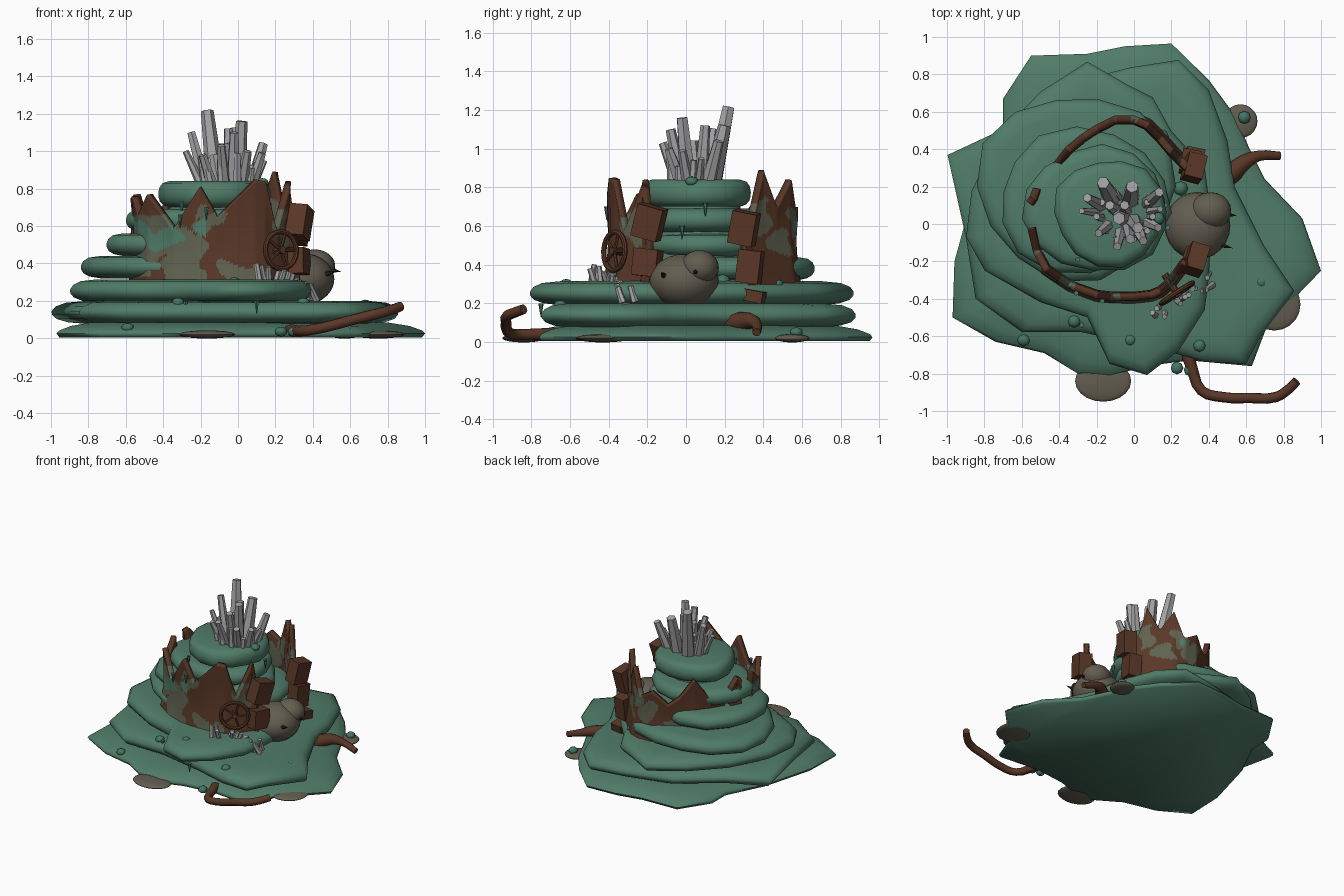
import bpy, bmesh, random
from math import sin, cos, pi
from mathutils import Vector, Matrix

random.seed(4)
if "Cube" in bpy.data.objects:
    bpy.data.objects.remove(bpy.data.objects["Cube"])


def material(name, rgb):
    m = bpy.data.materials.new(name)
    m.use_nodes = True
    m.diffuse_color = (*rgb, 1)
    m.node_tree.nodes["Principled BSDF"].inputs["Base Color"].default_value = (*rgb, 1)
    return m


MOSS = material("moss green", (.08, .2, .14))
BARK = material("rust brown", (.1, .038, .02))
LICHEN = material("grey lichen", (.115, .12, .08))
STONE = material("dull stone", (.125, .11, .08))
CRYSTAL = material("crystal grey", (.36, .36, .37))
KNOB = material("teal knob", (.06, .18, .125))
DARK = material("dark claw", (.02, .017, .014))


def finish(bm, name, mats, angle=.6):
    mesh = bpy.data.meshes.new(name)
    bm.to_mesh(mesh)
    bm.free()
    for m in mats:
        mesh.materials.append(m)
    for p in mesh.polygons:
        p.use_smooth = True
    mesh.set_sharp_from_angle(angle=angle)
    ob = bpy.data.objects.new(name, mesh)
    bpy.context.collection.objects.link(ob)
    return ob


def prism(name, a, b, r1, r2, sides, mat):
    a, b = Vector(a), Vector(b)
    bm = bmesh.new()
    turn = (b - a).to_track_quat('Z', 'Y').to_matrix().to_4x4()
    bmesh.ops.create_cone(bm, cap_ends=True, segments=sides, radius1=r1, radius2=r2,
                          depth=(b - a).length, matrix=Matrix.Translation((a + b) / 2) @ turn)
    return finish(bm, name, [mat])


def ball(name, centre, size, mat, u=20, v=12):
    bm = bmesh.new()
    bmesh.ops.create_uvsphere(bm, u_segments=u, v_segments=v, radius=1,
                              matrix=Matrix.Translation(centre) @ Matrix.Diagonal((*size, 1)))
    return finish(bm, name, [mat], 1)


def box(name, centre, size, rot):
    bm = bmesh.new()
    bmesh.ops.create_cube(bm, size=1, matrix=Matrix.Diagonal((*size, 1)))
    ob = finish(bm, name, [BARK])
    ob.location, ob.rotation_euler = centre, rot


def tube(name, points, radii):
    curve = bpy.data.curves.new(name, 'CURVE')
    curve.dimensions = '3D'
    curve.bevel_depth, curve.bevel_resolution = 1, 2
    curve.use_fill_caps, curve.resolution_u = True, 3
    s = curve.splines.new('BEZIER')
    s.bezier_points.add(len(points) - 1)
    for p, co, r in zip(s.bezier_points, points, radii):
        p.co, p.radius = co, r
        p.handle_left_type = p.handle_right_type = 'AUTO'
    curve.materials.append(BARK)
    bpy.context.collection.objects.link(bpy.data.objects.new(name, curve))


def shelf(name, outline, z0, z1, profile):
    """Flat slab with rounded rim: the outline is scaled ring by ring."""
    bm = bmesh.new()
    mid = sum((Vector(p) for p in outline), Vector((0, 0))) / len(outline)
    rings = []
    for scale, h in profile:
        rings.append([bm.verts.new((*(mid + (Vector(p) - mid) * scale), z0 + (z1 - z0) * h))
                      for p in outline])
    n = len(outline)
    for lo, hi in zip(rings, rings[1:]):
        for i in range(n):
            bm.faces.new((lo[i], lo[(i + 1) % n], hi[(i + 1) % n], hi[i]))
    bm.faces.new(rings[-1])
    bm.faces.new(rings[0][::-1])
    bmesh.ops.recalc_face_normals(bm, faces=bm.faces)
    return finish(bm, name, [MOSS], 1.2)


ROUND = [(.8, 0), (.91, .08), (.97, .22), (.995, .4), (.997, .56), (.975, .76), (.92, .92), (.8, 1)]
GROUND = [(.985, 0), (1, .25), (.985, .45), (.92, .75), (.8, 1)]

# Lower shelves, outlines run anticlockwise
shelf("ground_shelf", [(1, -.25), (.71, -.55), (.63, -.76), (.3, -.73), (.05, -.76), (-.13, -.82),
      (-.3, -.8), (-.48, -.69), (-.74, -.63), (-.97, -.5), (-.96, -.2), (-.85, .2), (-.7, .5),
      (-.7, .67), (-.55, .9), (-.25, .91), (-.05, .95), (.2, .965), (.4, .77), (.54, .58),
      (.61, .42), (.7, .24), (.9, .03)], .005, .085, GROUND)
shelf("second_shelf", [(.86, -.36), (.68, -.6), (.6, -.75), (.38, -.74), (.1, -.66), (-.28, -.58),
      (-.6, -.58), (-.85, -.4), (-.9, -.08), (-1, .37), (-.7, .51), (-.4, .74), (-.02, .84),
      (.24, .88), (.4, .72), (.5, .45), (.54, .2), (.7, -.12)], .075, .2, ROUND)
shelf("third_shelf", [(.4, -.3), (.38, -.46), (.24, -.68), (.07, -.81), (-.13, -.75), (-.25, -.5),
      (-.5, -.42), (-.8, -.25), (-.9, -.07), (-.87, .18), (-.72, .48), (-.5, .71), (-.25, .87),
      (-.04, .75), (.1, .68), (.2, .5), (.38, .3), (.42, 0)], .19, .315, ROUND)

# Upper shelves, wavy ovals
for i, (name, x, y, rx, ry, z0, z1) in enumerate([
        ("fourth_shelf", -.3, .2, .55, .52, .32, .44), ("fifth_shelf", -.27, .12, .47, .4, .44, .56),
        ("sixth_shelf", -.2, .08, .4, .35, .57, .69), ("top_shelf", -.13, .06, .31, .3, .7, .84)]):
    pts = []
    for k in range(14):
        a = 2 * pi * k / 14 + i * .3
        w = .97 + .04 * sin(3 * a + i * 2) + random.uniform(-.025, .025)
        pts.append((x + rx * w * cos(a), y + ry * w * sin(a)))
    shelf(name, pts, z0, z1, ROUND)
prism("trunk_core", (-.18, .08, .2), (-.14, .06, .75), .38, .2, 16, MOSS)


def inside(x, z, spots):
    """True when a wall point lies in one of the wavy oval spots."""
    x += .02 * sin(34 * z)
    z += .025 * sin(27 * x + 1)
    return any(((x - cx) / rx) ** 2 + ((z - cz) / rz) ** 2 < 1 for cx, cz, rx, rz in spots)


def bark(name, path, base, lichen, moss, rows=30, sub=12):
    """Jagged curved wall; path gives x, y and top height."""
    bm = bmesh.new()
    cols = []
    for a, b in zip(path, path[1:]):
        cols += [Vector(a).lerp(Vector(b), k / sub) for k in range(sub)]
    cols.append(Vector(path[-1]))
    grid = []
    for c in cols:
        out = Vector((c.x + .14, c.y - .08)).normalized()
        col = []
        for r in range(rows + 1):
            t = r / rows
            flare = .02 * (1 - t) ** 2 - .012 * sin(t * pi)
            z = base + (c.z - base) * t
            col.append(bm.verts.new((c.x + out.x * flare, c.y + out.y * flare, z)))
        grid.append(col)
    for a, b in zip(grid, grid[1:]):
        for r in range(rows):
            f = bm.faces.new((a[r], b[r], b[r + 1], a[r + 1]))
            p = f.calc_center_median()
            f.material_index = 2 if inside(p.x, p.z, moss) else int(inside(p.x, p.z, lichen))
    ob = finish(bm, name, [BARK, LICHEN, MOSS], .9)
    mod = ob.modifiers.new("thickness", 'SOLIDIFY')
    mod.thickness, mod.offset = .04, 0


bark("front_bark", [(-.55, -.02, .76), (-.52, -.15, .66), (-.47, -.24, .77), (-.34, -.33, .59),
     (-.2, -.38, .81), (-.11, -.39, .65), (0, -.39, .76), (.09, -.38, .85), (.14, -.36, .84),
     (.2, -.31, .58), (.27, -.21, .84), (.31, -.19, .55)], .28,
     [(-.43, .55, .14, .13), (-.52, .42, .06, .1), (-.27, .48, .1, .12), (-.29, .34, .11, .11),
      (-.14, .62, .08, .05), (-.02, .34, .09, .07), (.07, .33, .06, .05), (-.2, .7, .03, .04),
      (.22, .6, .03, .1)],
     [(-.39, .53, .11, .05), (-.18, .61, .03, .05), (-.48, .6, .04, .04)])
bark("back_bark", [(.29, .3, .68), (.25, .34, .66), (.2, .39, .89), (.14, .46, .7), (.07, .53, .84),
     (0, .56, .64), (-.1, .56, .7), (-.2, .51, .6), (-.27, .465, .66), (-.35, .4, .8),
     (-.42, .31, .64), (-.48, .2, .56)], .28,
     [(.2, .65, .04, .1), (.11, .5, .06, .07), (.03, .64, .05, .08), (-.06, .52, .07, .09),
      (-.22, .44, .06, .06)], [(.03, .62, .02, .03)])
bark("left_shard", [(-.52, .19, .7), (-.54, .14, .77), (-.56, .11, .75)], .45,
     [(-.54, .62, .04, .05)], [])

# Rusted boxes and hand wheel
box("upper_front_box", (.33, -.19, .62), (.1, .14, .17), (-.27, .08, -.3))
box("lower_front_box", (.315, -.2, .41), (.11, .13, .14), (-.1, -.05, -.3))
box("upper_back_box", (.32, .3, .59), (.1, .13, .17), (-.2, .1, -.25))
box("lower_back_box", (.3, .33, .39), (.1, .12, .17), (-.12, 0, -.2))
box("back_box_foot", (.32, .34, .24), (.1, .13, .06), (-.2, 0, -.2))
hub, axis = Vector((.23, -.37, .47)), Vector((.55, -.83, .05)).normalized()
turn = axis.to_track_quat('Z', 'Y')
bpy.ops.mesh.primitive_torus_add(location=hub, rotation=turn.to_euler(), major_radius=.1,
                                 minor_radius=.014, major_segments=20, minor_segments=8)
wheel = bpy.context.object
wheel.name = "wheel_rim"
wheel.data.materials.append(BARK)
for k in range(5):
    a = 2 * pi * k / 5
    prism("wheel_spoke", hub, hub + turn @ Vector((cos(a), sin(a), 0)) * .1, .009, .009, 6, BARK)
prism("wheel_axle", hub + axis * .02, hub - axis * .12, .02, .02, 8, BARK)

# Perched creature
ball("creature_body", (.34, -.01, .315), (.175, .18, .14), STONE, 24, 14)
ball("creature_head", (.41, .07, .385), (.11, .1, .09), STONE)
prism("creature_beak", (.5, .05, .365), (.55, .045, .355), .016, 0, 6, DARK)
prism("creature_claw", (.46, -.11, .34), (.53, -.13, .36), .018, 0, 6, DARK)
ball("creature_knob", (.25, .19, .31), (.04, .04, .04), KNOB, 8, 6)

# Crystal crown: tip position and radius
for x, y, z, r in [(-.165, .22, 1.215, .04), (-.01, .2, 1.12, .04), (.02, -.02, 1.16, .036),
                   (-.25, .14, 1.1, .028), (.135, .17, 1.04, .03), (-.28, .07, 1, .02),
                   (.14, .08, .95, .02), (.13, -.02, .99, .026), (-.09, -.12, 1.03, .026),
                   (-.19, -.05, .98, .026), (-.05, .1, 1.12, .03), (.05, -.09, 1, .028),
                   (-.08, .03, 1.04, .04), (-.02, -.08, 1.1, .03), (-.13, .1, .98, .03)]:
    foot = Vector((x * .62 - .015, y * .5 + .025, .8))
    prism("crown_crystal", foot, (x, y, z), r * 1.3, r * .85, 6, CRYSTAL)
for k in range(10):
    a = 2 * pi * k / 10
    tip = Vector((-.05 + .15 * cos(a), .04 + .13 * sin(a), random.uniform(.9, 1)))
    prism("short_crystal", (tip.x * .85, tip.y * .85, .8), tip, .026, .018, 6, CRYSTAL)

# Small crystals under the wheel
for k in range(14):
    x = .12 + .3 * k / 13
    y = -.46 + .17 * k / 13 + random.uniform(-.04, .04)
    tip = (x + random.uniform(-.04, .04), y + random.uniform(-.04, .04), .4 - .12 * k / 13)
    prism("small_crystal", (x, y, .27 - .07 * k / 13), tip, .02, .015, 6, CRYSTAL)

# Roots
tube("front_root", [(.28, -.68, .04), (.31, -.77, .04), (.36, -.89, .04), (.47, -.925, .06),
                    (.62, -.93, .1), (.76, -.925, .135), (.83, -.88, .155), (.87, -.84, .17)],
     [.035, .03, .028, .028, .028, .028, .027, .026])
tube("side_root", [(.42, .22, .1), (.52, .27, .1), (.59, .33, .11), (.67, .365, .09), (.78, .365, .05)],
     [.06, .055, .042, .028, .022])

# Flat stones round the edge
for x, y, rx, ry in [(-.165, -.84, .15, .11), (.75, -.43, .14, .14), (.57, .55, .09, .09)]:
    ball("edge_stone", (x, y, .02), (rx, ry, .022), STONE)

# Round knobs on the shelves
for x, y, z in [(-.32, -.52, .19), (-.59, -.62, .055), (-.02, -.62, .3), (.35, -.65, .19),
                (.68, -.31, .18), (.23, -.77, .035), (.3, -.78, .035), (.59, .57, .05),
                (.15, .47, .3), (.13, .03, .83)]:
    ball("knob", (x, y, z), (.034, .034, .026), KNOB, 8, 6)

# Hanging drips below the shelves
for x, y, z in [(-.17, -.41, .7), (-.31, -.37, .66), (.17, .1, .72), (-.28, -.54, .2),
                (.1, -.75, .2), (.18, -.02, .6), (-.3, -.19, .73)]:
    prism("drip", (x, y, z), (x, y, z - .07), .014, .002, 6, KNOB)
